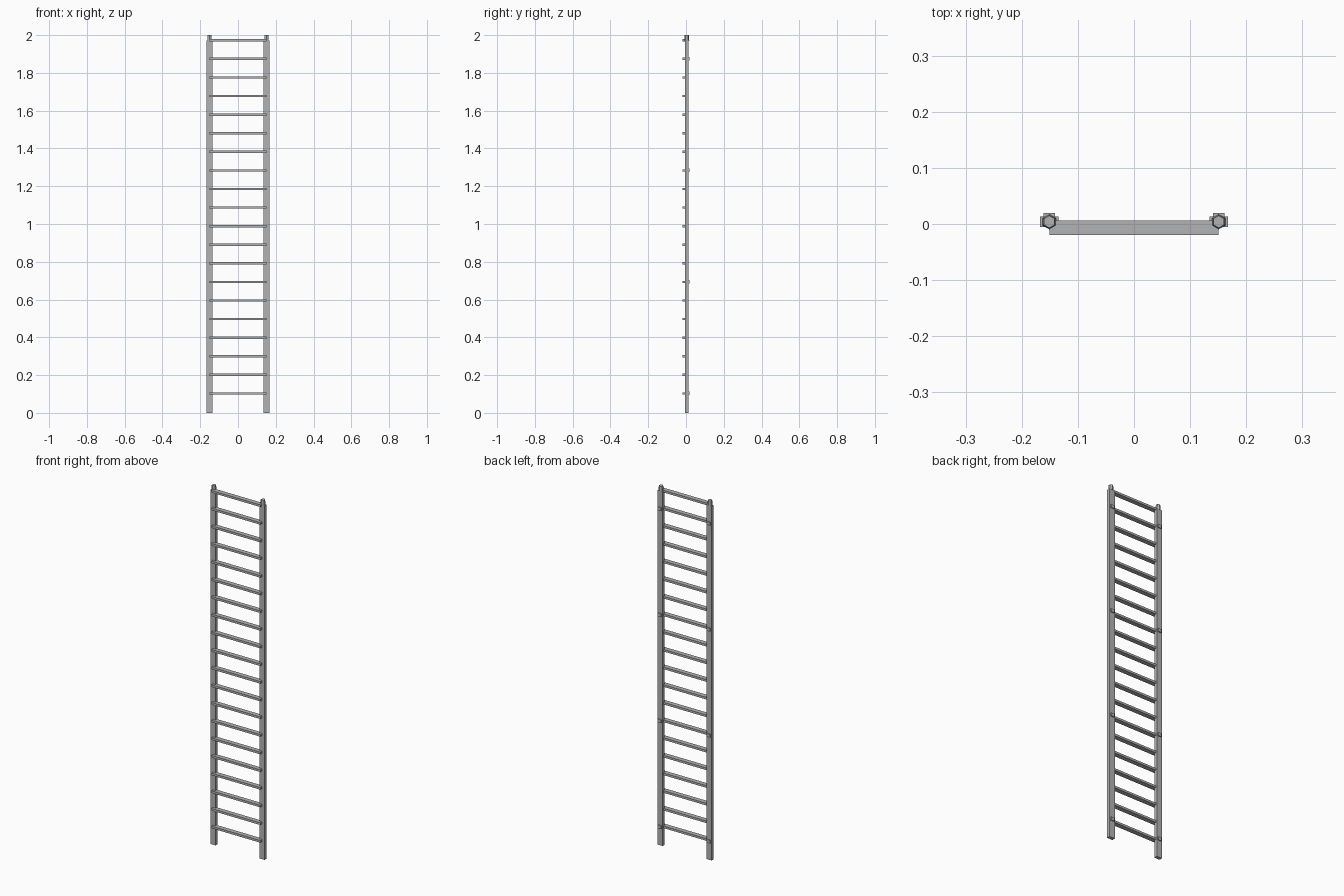
import bpy
from math import radians

cube = bpy.data.objects.get("Cube")
if cube:
    bpy.data.objects.remove(cube, do_unlink=True)

grey = bpy.data.materials.new("metal_grey")
grey.use_nodes = True
colour = (0.45, 0.45, 0.45, 1)
grey.diffuse_color = colour
grey.node_tree.nodes["Principled BSDF"].inputs["Base Color"].default_value = colour


def box(name, low, high):
    centre = [(a + b) / 2 for a, b in zip(low, high)]
    bpy.ops.mesh.primitive_cube_add(size=1, location=centre)
    ob = bpy.context.object
    ob.name = name
    ob.scale = [b - a for a, b in zip(low, high)]
    bpy.ops.object.transform_apply(location=False, rotation=False)
    ob.data.materials.append(grey)


RAIL_X, RAIL_TOP = 0.151, 1.972
FIRST, STEP, COUNT = 0.103, 0.0984, 20

for side, s in (("right", -1), ("left", 1)):
    x = s * RAIL_X
    # Upright rail
    box(side + "_rail", (x - 0.0165, -0.005, 0), (x + 0.0165, 0.0135, RAIL_TOP))
    # Tapered six-sided connector on top of the rail
    bpy.ops.mesh.primitive_cone_add(vertices=6, radius1=0.0135, radius2=0.011,
                                    depth=2 - RAIL_TOP,
                                    location=(x, 0.004, (2 + RAIL_TOP) / 2))
    tip = bpy.context.object
    tip.name = side + "_connector"
    tip.data.materials.append(grey)
    # Mounting brackets behind every sixth rung
    for i in range(0, COUNT, 6):
        z = FIRST + STEP * i
        box(f"{side}_bracket_{i // 6 + 1}", (x - 0.01, 0.01, z - 0.009),
            (x + 0.01, 0.0195, z + 0.009))

# Rungs
for i in range(COUNT):
    z = FIRST + STEP * i
    box(f"rung_{i + 1}", (-RAIL_X, -0.0195, z - 0.006), (RAIL_X, 0.0065, z + 0.006))
